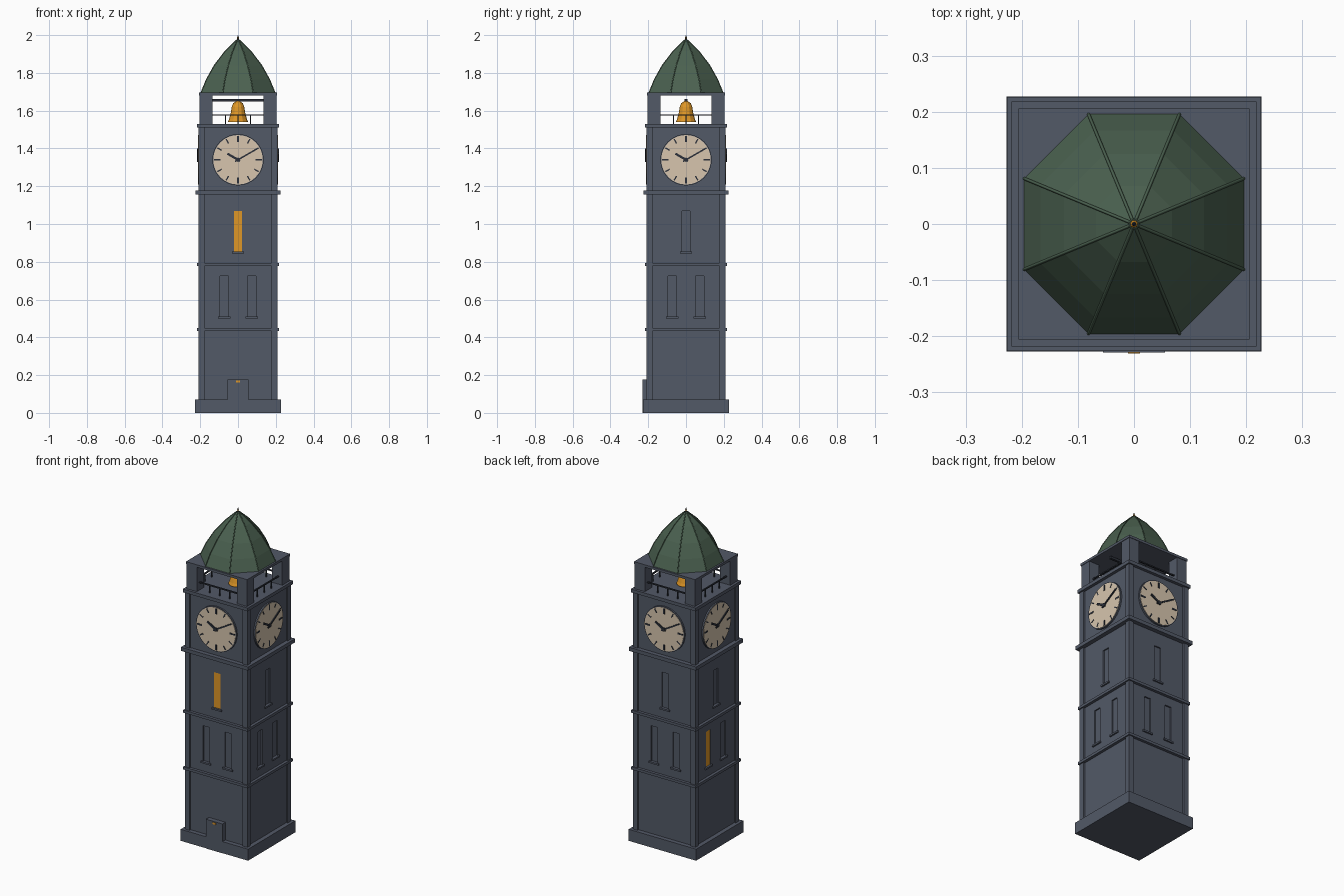
import bpy, bmesh, math
from mathutils import Matrix, Vector

cube = bpy.data.objects.get("Cube")
if cube:
    bpy.data.objects.remove(cube, do_unlink=True)


def material(name, rgb):
    m = bpy.data.materials.new(name)
    m.use_nodes = True
    m.diffuse_color = (*rgb, 1)
    m.node_tree.nodes["Principled BSDF"].inputs["Base Color"].default_value = (*rgb, 1)
    return m


STONE = material("slate_stone", (0.085, 0.10, 0.135))
DARK = material("dark_iron", (0.025, 0.03, 0.042))
GREEN = material("roof_green", (0.07, 0.12, 0.08))
CREAM = material("clock_cream", (0.68, 0.56, 0.42))
GOLD = material("warm_gold", (0.74, 0.31, 0.02))


def finish(name, bm, mat):
    bmesh.ops.recalc_face_normals(bm, faces=bm.faces)
    me = bpy.data.meshes.new(name)
    bm.to_mesh(me)
    bm.free()
    me.materials.append(mat)
    ob = bpy.data.objects.new(name, me)
    bpy.context.collection.objects.link(ob)
    return ob


def add_box(bm, lo, hi, matrix=Matrix()):
    lo, hi = Vector(lo), Vector(hi)
    m = matrix @ Matrix.Translation((lo + hi) / 2) @ Matrix.Diagonal((*(hi - lo), 1))
    bmesh.ops.create_cube(bm, size=1, matrix=m)


def side(k):
    # 0 front, 1 left, 2 back, 3 right
    return Matrix.Rotation(k * math.pi / 2, 4, "Z")


def slab(name, half, z0, z1, mat=STONE):
    bm = bmesh.new()
    add_box(bm, (-half, -half, z0), (half, half, z1))
    return finish(name, bm, mat)


def face_boxes(name, mat, boxes, sides=range(4)):
    """Boxes given as (u0, u1, z0, z1, inner, outer), repeated on the sides."""
    bm = bmesh.new()
    for k in sides:
        for u0, u1, z0, z1, inner, outer in boxes:
            add_box(bm, (u0, -outer, z0), (u1, -inner, z1), side(k))
    return finish(name, bm, mat)


def lathe(name, mat, profile, segments, turn=0.0):
    bm = bmesh.new()
    rings = []
    for r, z in profile:
        rings.append([bm.verts.new((r * math.cos(a), r * math.sin(a), z))
                      for a in (turn + i * math.tau / segments for i in range(segments))])
    for a, b in zip(rings, rings[1:]):
        for i in range(segments):
            j = (i + 1) % segments
            bm.faces.new((a[i], a[j], b[j], b[i]))
    bm.faces.new(rings[0])
    bm.faces.new(rings[-1])
    return finish(name, bm, mat)


# Tower body with bands and cornices
WALL = 0.2
walls = slab("tower_walls", WALL, 0.0, 1.525)
slab("base_plinth", 0.227, 0.0, 0.07)
slab("lower_band", 0.217, 0.433, 0.449)
slab("middle_band", 0.217, 0.778, 0.794)
slab("clock_cornice", 0.226, 1.155, 1.177)
slab("belfry_cornice", 0.218, 1.51, 1.53)

# Corner pilasters
bm = bmesh.new()
for sx in (-1, 1):
    for sy in (-1, 1):
        c = Vector((sx * 0.194, sy * 0.194, 0))
        add_box(bm, c + Vector((-0.016, -0.016, 0.05)), c + Vector((0.016, 0.016, 1.515)))
finish("corner_pilasters", bm, STONE)

# Slit windows: one per upper side, two per middle side
windows = [(0.0, 0.855, 1.07), (-0.073, 0.51, 0.725), (0.073, 0.51, 0.725)]
HALF = 0.022
cutter = face_boxes("window_cutter", STONE,
                    [(u - HALF, u + HALF, a, b, 0.192, 0.23) for u, a, b in windows])
cutter.hide_render = True
cutter.hide_viewport = True
cutter.display_type = "WIRE"
cut = walls.modifiers.new("window_recesses", "BOOLEAN")
cut.object = cutter
cut.solver = "EXACT"
face_boxes("window_sills", STONE,
           [(u - 0.033, u + 0.033, a - 0.01, a, 0.195, 0.209) for u, a, b in windows])
for label, k, (u, a, b) in (("front", 0, windows[0]), ("right", 3, windows[1])):
    face_boxes("lit_window_" + label, GOLD, [(u - HALF, u + HALF, a, b, 0.19, 0.197)], [k])

# Entrance with small lamp
face_boxes("door_surround", STONE, [(-0.055, 0.055, 0.0, 0.178, 0.195, 0.229)], [0])
face_boxes("door_lamp", GOLD, [(-0.011, 0.011, 0.161, 0.172, 0.225, 0.231)], [0])


# Clocks on all four sides
def disc(name, mat, radius, inner, outer):
    bm = bmesh.new()
    for k in range(4):
        m = (side(k) @ Matrix.Translation((0, -(inner + outer) / 2, 1.34))
             @ Matrix.Rotation(math.pi / 2, 4, "X"))
        bmesh.ops.create_cone(bm, cap_ends=True, segments=32, radius1=radius,
                              radius2=radius, depth=outer - inner, matrix=m)
    return finish(name, bm, mat)


disc("clock_rims", STONE, 0.136, 0.195, 0.209)
disc("clock_faces", CREAM, 0.131, 0.204, 0.211)
disc("clock_hubs", DARK, 0.011, 0.21, 0.218)


def dial_marks(name, bars, outer):
    """Bars given as (clock hour, start radius, end radius, half width)."""
    bm = bmesh.new()
    for k in range(4):
        for hour, r0, r1, w in bars:
            m = (side(k) @ Matrix.Translation((0, 0, 1.34))
                 @ Matrix.Rotation(hour * math.pi / 6, 4, "Y"))
            add_box(bm, (-w, -outer, r0), (w, -0.209, r1), m)
    finish(name, bm, DARK)


dial_marks("hour_marks", [(h, 0.1 if h % 3 else 0.093, 0.126, 0.0035 if h % 3 else 0.005)
                          for h in range(12)], 0.2125)
dial_marks("clock_hands", [(10, -0.012, 0.065, 0.006), (2, -0.018, 0.115, 0.004)], 0.217)

# Open belfry: posts, railings, beam and bell
bm = bmesh.new()
for sx in (-1, 1):
    for sy in (-1, 1):
        c = Vector((sx * 0.169, sy * 0.169, 0))
        add_box(bm, c + Vector((-0.034, -0.034, 1.525)), c + Vector((0.034, 0.034, 1.685)))
finish("belfry_posts", bm, STONE)
slab("belfry_ceiling", 0.206, 1.68, 1.695)
rails = [(-0.137, 0.137, 1.574, 1.581, 0.172, 0.18)]
rails += [(u - 0.003, u + 0.003, 1.528, 1.576, 0.173, 0.179) for u in (-0.067, 0, 0.067)]
face_boxes("belfry_railings", DARK, rails)
bm = bmesh.new()
add_box(bm, (-0.17, -0.007, 1.649), (0.17, 0.007, 1.663))
finish("bell_beam", bm, DARK)
lathe("bell", GOLD, [(0.054, 1.54), (0.047, 1.556), (0.038, 1.59), (0.033, 1.62),
                     (0.025, 1.64), (0.01, 1.65)], 12)

# Eight-sided curved roof with ribs along its edges
TURN = math.pi / 8
profile = [(r / math.cos(TURN), z) for r, z in
           ((0.197, 1.692), (0.167, 1.765), (0.125, 1.84), (0.068, 1.915), (0.008, 1.975))]
lathe("roof", GREEN, profile, 8, TURN)
curve = bpy.data.curves.new("roof_ribs", "CURVE")
curve.dimensions = "3D"
curve.bevel_depth = 0.0028
curve.bevel_resolution = 0
for i in range(8):
    a = TURN + i * math.tau / 8
    spline = curve.splines.new("POLY")
    spline.points.add(len(profile) - 1)
    for p, (r, z) in zip(spline.points, profile):
        p.co = (r * math.cos(a), r * math.sin(a), z, 1)
curve.materials.append(GREEN)
bpy.context.collection.objects.link(bpy.data.objects.new("roof_ribs", curve))

# Finial
lathe("finial_spike", DARK, [(0.011, 1.968), (0.004, 1.977), (0.004, 1.99), (0.001, 2.0)], 8)
lathe("finial_ball", GOLD, [(0.002, 1.979), (0.007, 1.984), (0.002, 1.99)], 8)
